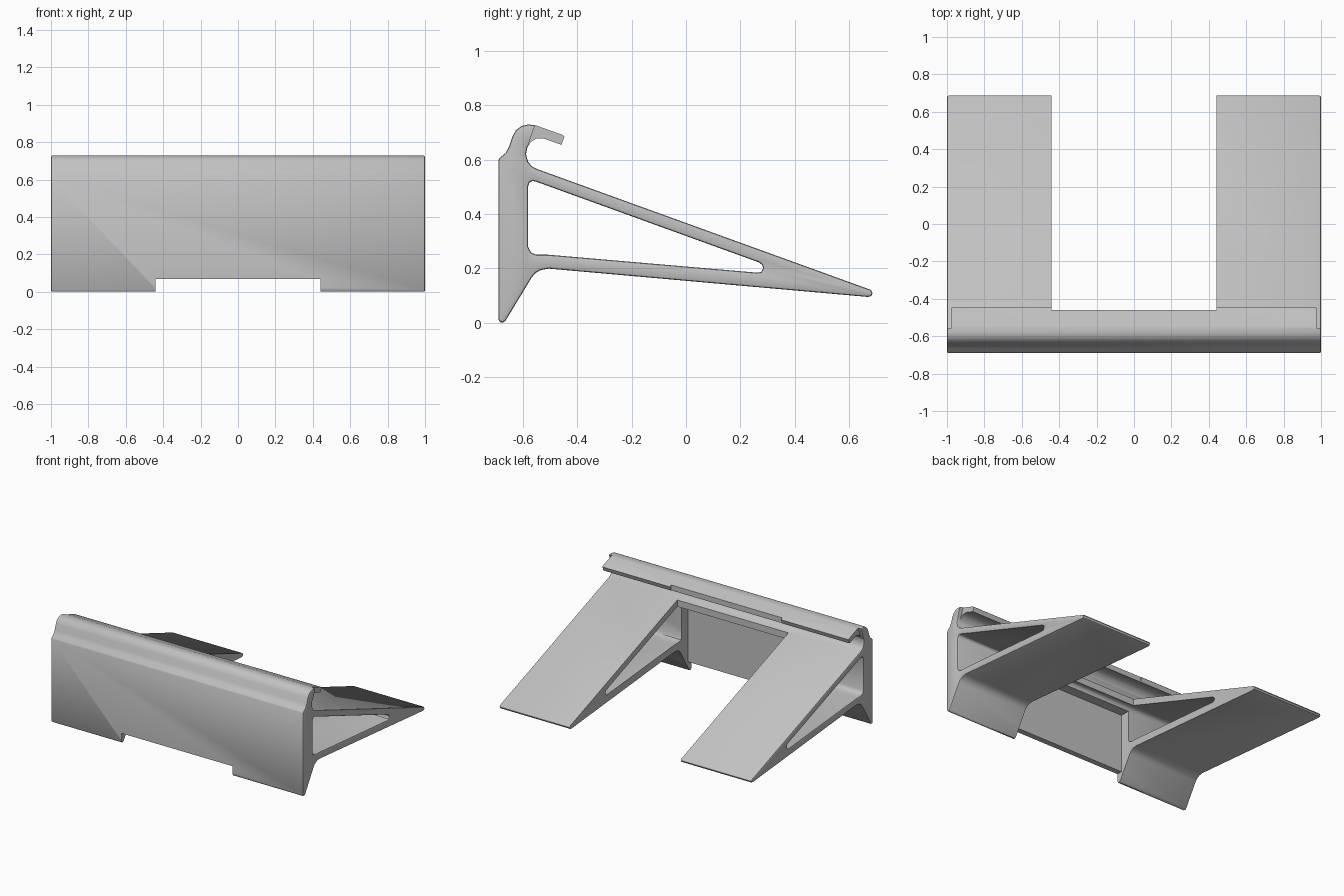
import bpy, bmesh
from mathutils import Vector

if "Cube" in bpy.data.objects:
    bpy.data.objects.remove(bpy.data.objects["Cube"])

grey = bpy.data.materials.new("light_grey")
grey.diffuse_color = (0.53, 0.53, 0.53, 1)
grey.use_nodes = True
grey.node_tree.nodes["Principled BSDF"].inputs["Base Color"].default_value = grey.diffuse_color


def inset(loop, d):
    """Move a closed (y, z) loop towards its left side by d."""
    out = []
    for i, p in enumerate(loop):
        a, p, b = Vector(loop[i - 1]), Vector(p), Vector(loop[(i + 1) % len(loop)])
        e1, e2 = (p - a).normalized(), (b - p).normalized()
        n1, n2 = Vector((-e1.y, e1.x)), Vector((-e2.y, e2.x))
        n = (n1 + n2).normalized()
        out.append(p + n * (d / max(n.dot(n1), 0.6)))
    return out


def prism(name, loops, x0, x1, r=0.0):
    """Extrude side profiles (holes run clockwise) along x with rounded ends."""
    if r:
        layers = [(x0, r), (x0 + r * 0.3, r * 0.3), (x0 + r, 0),
                  (x1 - r, 0), (x1 - r * 0.3, r * 0.3), (x1, r)]
    else:
        layers = [(x0, 0), (x1, 0)]
    bm = bmesh.new()
    caps = [[], []]
    for loop in loops:
        rings = [[bm.verts.new((x, p[0], p[1])) for p in inset(loop, d)]
                 for x, d in layers]
        n = len(loop)
        for a, b in zip(rings, rings[1:]):
            for i in range(n):
                j = (i + 1) % n
                bm.faces.new((a[i], a[j], b[j], b[i]))
        for cap, ring in zip(caps, (rings[0], rings[-1])):
            cap += [bm.edges.get((ring[i], ring[(i + 1) % n])) for i in range(n)]
    for cap, s in zip(caps, (-1, 1)):
        bmesh.ops.triangle_fill(bm, edges=cap, use_beauty=True, normal=(s, 0, 0))
    bmesh.ops.recalc_face_normals(bm, faces=bm.faces)
    me = bpy.data.meshes.new(name)
    bm.to_mesh(me)
    bm.free()
    ob = bpy.data.objects.new(name, me)
    bpy.context.collection.objects.link(ob)
    return ob


# Side outline: foot, lower strut, arm tip, upper strut, hook, front wall
outline = [
    (-0.69, 0.012), (-0.683, 0.002), (-0.672, 0.001), (-0.663, 0.008),
    (-0.568, 0.165), (-0.553, 0.183), (-0.533, 0.194), (-0.505, 0.199),
    (0.668, 0.095), (0.681, 0.098), (0.686, 0.109), (0.679, 0.121),
    (-0.55, 0.566), (-0.568, 0.576), (-0.581, 0.593), (-0.588, 0.62),
    (-0.583, 0.645), (-0.57, 0.665), (-0.55, 0.677), (-0.525, 0.678),
    (-0.458, 0.654), (-0.447, 0.684), (-0.455, 0.691), (-0.55, 0.725),
    (-0.58, 0.729), (-0.605, 0.723), (-0.625, 0.708), (-0.638, 0.685),
    (-0.65, 0.648), (-0.663, 0.624), (-0.685, 0.606), (-0.69, 0.597)]
# Triangular opening between the struts
opening = [
    (-0.58, 0.503), (-0.575, 0.516), (-0.565, 0.521), (-0.552, 0.519),
    (0.268, 0.222), (0.281, 0.212), (0.283, 0.199), (0.277, 0.187),
    (0.263, 0.184), (-0.505, 0.25), (-0.55, 0.25), (-0.57, 0.258), (-0.58, 0.278)]

stand = prism("hooked_stand", [outline, opening], -1, 1, 0.008)
stand.data.materials.append(grey)

# Middle gap: thin wall, small ledge, slightly shorter hook lip
gap = [(-0.8, -0.1), (0.8, -0.1), (0.8, 0.8), (-0.46, 0.8), (-0.46, 0.61),
       (-0.53, 0.61), (-0.53, 0.505), (-0.537, 0.494), (-0.55, 0.49),
       (-0.65, 0.49), (-0.65, 0.07), (-0.8, 0.07)]
# Hook lip trimmed back at both ends
trim = [(-0.53, 0.6), (-0.4, 0.6), (-0.4, 0.75), (-0.547, 0.75), (-0.584, 0.642)]

cutters = [prism("gap_cutter", [gap], -0.44, 0.44)]
for s in (-1, 1):
    x0, x1 = sorted((s * 0.975, s * 1.1))
    cutters.append(prism("lip_cutter", [trim], x0, x1))

bpy.context.view_layer.objects.active = stand
stand.select_set(True)
for c in cutters:
    m = stand.modifiers.new("cut", 'BOOLEAN')
    m.operation = 'DIFFERENCE'
    m.solver = 'EXACT'
    m.object = c
    bpy.ops.object.modifier_apply(modifier=m.name)
    bpy.data.objects.remove(c, do_unlink=True)

bpy.ops.object.shade_smooth_by_angle(angle=0.7)
